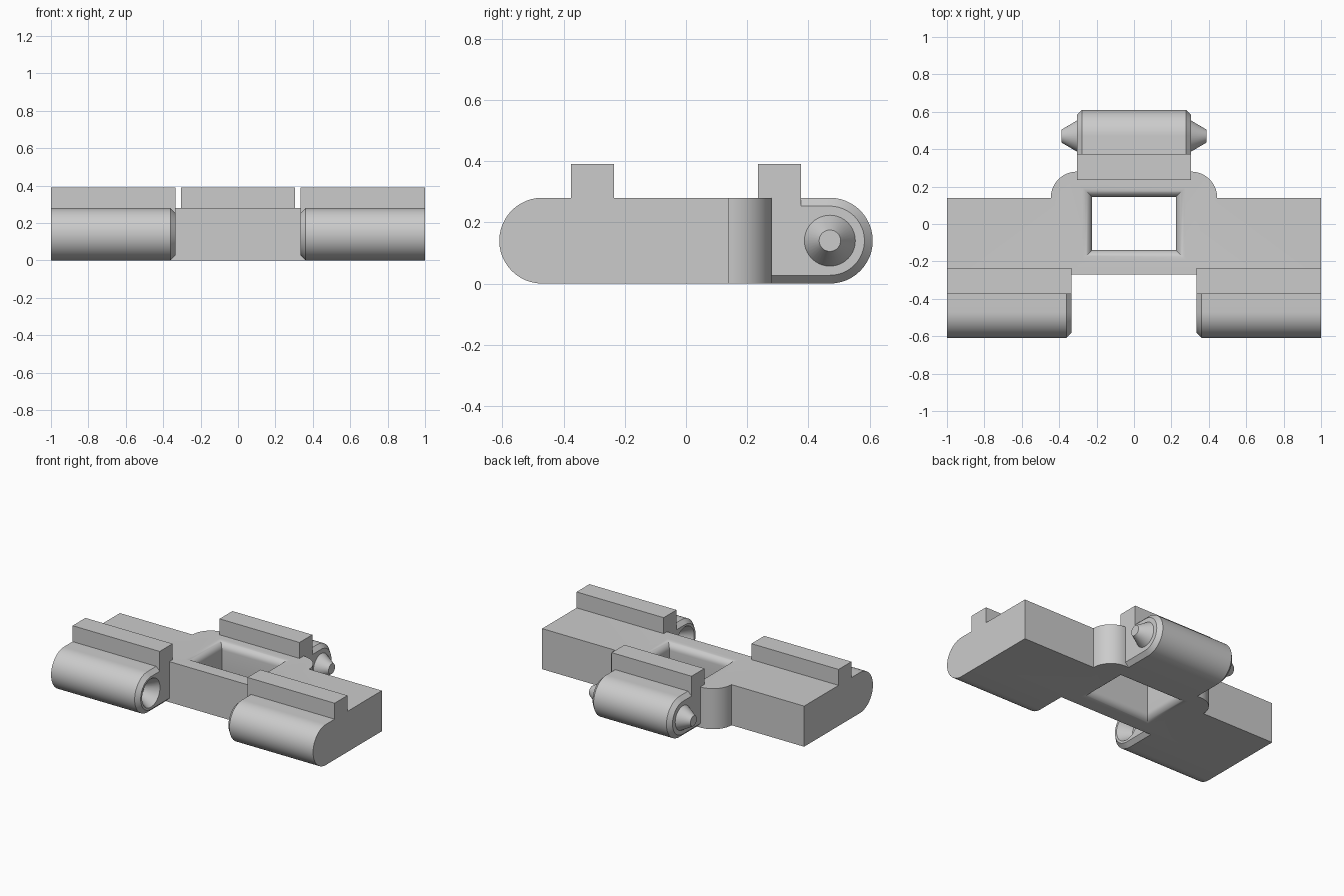
import bpy, bmesh
from math import sin, cos, pi, radians
from mathutils import Matrix

if "Cube" in bpy.data.objects:
    bpy.data.objects.remove(bpy.data.objects["Cube"])

grey = bpy.data.materials.new("plain_grey")
grey.use_nodes = True
colour = (0.6, 0.6, 0.6, 1)
grey.diffuse_color = colour
grey.node_tree.nodes["Principled BSDF"].inputs["Base Color"].default_value = colour

H = 0.28          # body thickness
R = H / 2         # barrel radius
PIN_Y = 0.47      # hinge axis distance from the centre
CH = 0.027        # barrel end chamfer


def finish(name, bm):
    bmesh.ops.recalc_face_normals(bm, faces=bm.faces)
    mesh = bpy.data.meshes.new(name)
    bm.to_mesh(mesh)
    bm.free()
    mesh.materials.append(grey)
    ob = bpy.data.objects.new(name, mesh)
    bpy.context.collection.objects.link(ob)
    return ob


def loft(name, rings):
    """Skin a list of matching closed rings and cap both ends."""
    bm = bmesh.new()
    loops = [[bm.verts.new(p) for p in ring] for ring in rings]
    n = len(loops[0])
    for a, b in zip(loops, loops[1:]):
        for i in range(n):
            j = (i + 1) % n
            bm.faces.new((a[i], a[j], b[j], b[i]))
    bm.faces.new(loops[0])
    bm.faces.new(loops[-1])
    return finish(name, bm)


def box(name, x0, x1, y0, y1, z0, z1):
    ring = [(x0, y0), (x1, y0), (x1, y1), (x0, y1)]
    return loft(name, [[(x, y, z) for x, y in ring] for z in (z0, z1)])


def barrel(name, root, side, sections):
    """Half-round bar along x; sections are (x, inset) pairs."""
    def ring(x, inset):
        r = R - inset
        arc = [pi / 2 - pi * i / 24 for i in range(25)]
        pts = [(x, side * (PIN_Y + r * cos(a)), R + r * sin(a)) for a in arc]
        return [(x, root, R + r)] + pts + [(x, root, R - r)]
    return loft(name, [ring(*s) for s in sections])


def cone(name, x0, x1, y, r0, r1):
    bm = bmesh.new()
    bmesh.ops.create_cone(bm, cap_ends=True, segments=40, radius1=r0, radius2=r1,
                          depth=x1 - x0,
                          matrix=Matrix.Translation(((x0 + x1) / 2, y, R))
                          @ Matrix.Rotation(radians(90), 4, 'Y'))
    return finish(name, bm)


def apply(ob, kind, **settings):
    mod = ob.modifiers.new(kind.title(), kind)
    for key, value in settings.items():
        setattr(mod, key, value)
    bpy.context.view_layer.objects.active = ob
    bpy.ops.object.modifier_apply(modifier=mod.name)


def cut(ob, cutter):
    apply(ob, 'BOOLEAN', operation='DIFFERENCE', solver='EXACT', object=cutter)
    bpy.data.objects.remove(cutter)


# Link body: wide bar with a round-cornered bridge at the back
corner = [(0.305 + R * cos(a), 0.14 + R * sin(a))
          for a in (pi / 2 * i / 14 for i in range(15))]
half = [(1, -0.27), (1, 0.14)] + corner
outline = half + [(-x, y) for x, y in reversed(half)]
body = loft("link_body", [[(x, y, z) for x, y in outline] for z in (0, H)])

# Window through the bridge, with rounded rims above and below
F = 0.05
steps = [pi / 2 * i / 8 for i in range(9)]
lower = [(F * (1 - sin(a)), F * (1 - cos(a))) for a in steps]
lower = [(o, z) for o, z in ((F * (1 - sin(a)), F * (1 - cos(a))) for a in steps)]
profile = [(F, -0.03)] + lower + [(o, H - z) for o, z in reversed(lower)] + [(F, H + 0.03)]
window = loft("window_cutter",
              [[(sx * (0.225 + o), 0.0025 + sy * (0.1425 + o), z)
                for sx, sy in ((-1, -1), (1, -1), (1, 1), (-1, 1))]
               for o, z in profile])
cut(body, window)

# Front hinge barrels with conical sockets on the inner ends
front = barrel("front_barrels", -0.27, -1, [(0.335, CH), (0.335 + CH, 0), (1, 0)])
cut(front, cone("socket_cutter", 0.325, 0.42, -PIN_Y, 0.104, 0.045))

# Rear hinge barrel and its pins
rear = barrel("rear_barrel", 0.27, 1,
              [(-0.305, CH), (-0.305 + CH, 0), (0.305 - CH, 0), (0.305, CH)])
pins = cone("hinge_pins", 0.29, 0.387, PIN_Y, 0.092, 0.035)

# Raised rails across the top
front_rails = box("front_rails", 0.335, 1, -0.375, -0.235, H - CH, 0.39)
rear_rail = box("rear_rail", -0.305, 0.305, 0.235, 0.375, H - CH, 0.39)

for ob in (front, pins, front_rails):
    apply(ob, 'MIRROR', use_mirror_merge=False)

# Smooth the round surfaces and keep the edges sharp
bpy.ops.object.select_all(action='DESELECT')
for ob in (body, front, rear, pins, front_rails, rear_rail):
    ob.select_set(True)
bpy.context.view_layer.objects.active = body
bpy.ops.object.shade_smooth_by_angle(angle=radians(30))
